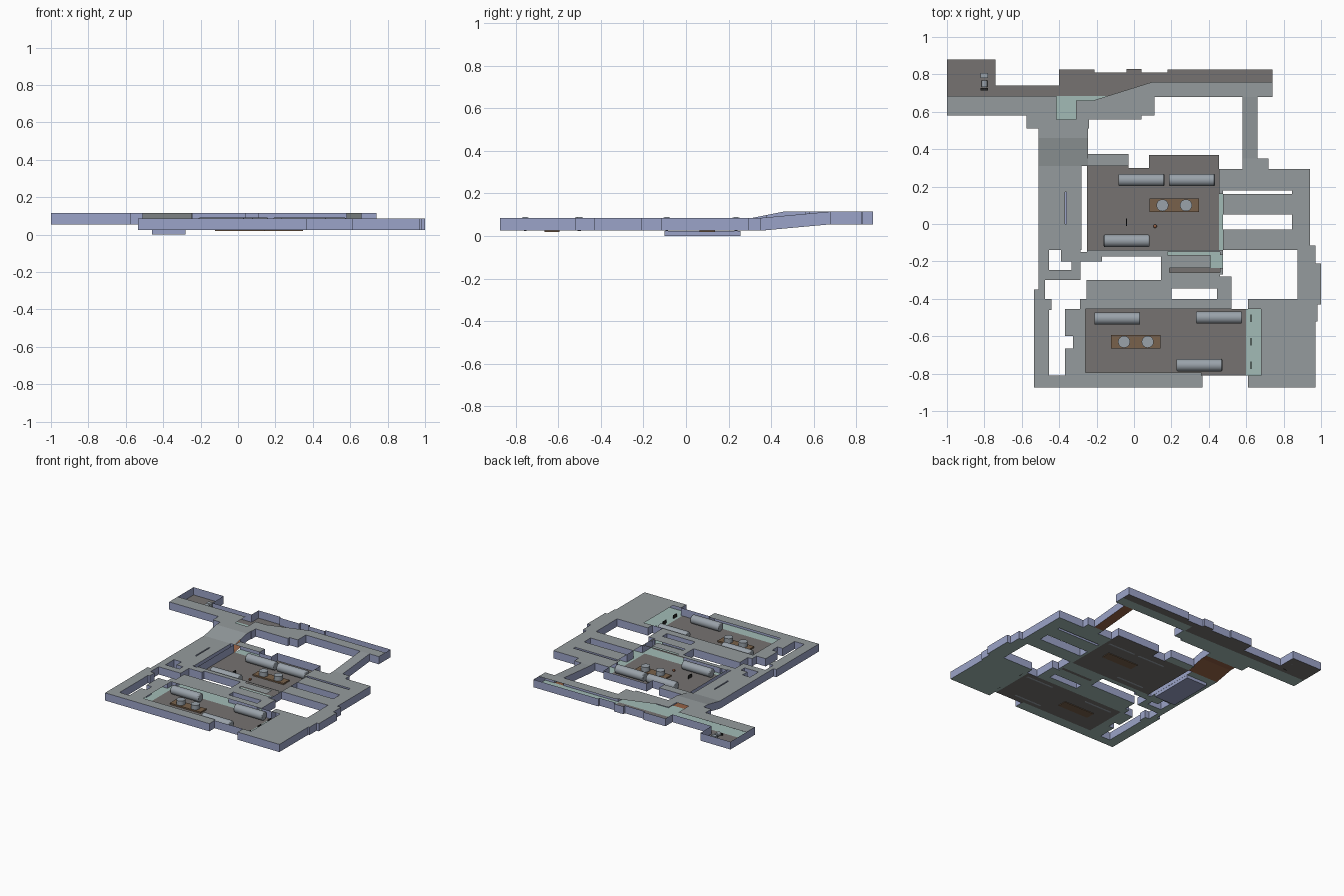
import bpy, bmesh, math

if "Cube" in bpy.data.objects:
    bpy.data.objects.remove(bpy.data.objects["Cube"])

def material(name, rgb):
    m = bpy.data.materials.new(name)
    m.diffuse_color = (*rgb, 1)
    m.use_nodes = True
    m.node_tree.nodes["Principled BSDF"].inputs["Base Color"].default_value = m.diffuse_color
    return m

ROOF = material("roof_grey", (.30, .33, .34))
WALL = material("wall_lavender", (.33, .37, .58))
FLOOR = material("room_floor_grey", (.18, .17, .165))
TEAL = material("corridor_floor_teal", (.36, .50, .47))
BROWN = material("brown", (.19, .12, .07))
RUST = material("ramp_rust", (.30, .12, .06))
STEEL = material("steel", (.32, .36, .40))
BLACK = material("black", (.02, .02, .02))

# Footprint sections as (x0, y0, x1, y1) rectangles
upper = [(-1, .58, -.74, .88), (-1, .58, -.24, .74), (-.24, .58, .11, .81), (-.24, .56, .04, .58),
         (-.575, .51, -.24, .58), (-.4, .74, -.24, .81), (-.4, .81, -.21, .825), (-.04, .81, .04, .83),
         (.11, .68, .74, .81), (.18, .81, .74, .825)]
ramps = [(-.51, .31, -.245, .51), (.58, .35, .66, .68)]
west = [(-.51, -.14, -.28, .31), (-.51, -.3, -.285, -.14), (-.51, -.35, -.475, -.3), (-.535, -.4, -.475, -.35),
        (-.535, -.46, -.44, -.4), (-.535, -.875, -.455, -.46), (-.285, -.2, -.17, -.15)]
centre = [(-.25, -.14, .455, .3), (-.25, .3, -.03, .375), (.08, .3, .455, .37), (-.25, -.175, .46, -.14),
          (.145, -.3, .46, -.175), (.46, -.45, .52, -.28), (-.255, -.4, .46, -.3), (-.29, -.455, .52, -.4)]
south = [(-.37, -.81, .61, -.455), (-.535, -.875, .365, -.81)]
east = [(.61, -.875, .97, -.4), (.97, -.52, .98, -.4), (.97, -.43, 1, -.21), (.875, -.4, .97, -.14),
        (.94, -.21, .97, -.115), (.455, .18, .94, .295), (.455, .05, .94, .16), (.455, -.14, .94, -.03),
        (.845, -.14, .94, .295), (.58, .295, .72, .35), (.455, -.27, .475, .2)]
solid = upper + ramps + west + centre + south + east
holes = [(-.37, 0, -.36, .17), (-.455, -.2, -.39, -.14), (-.455, -.245, -.335, -.2),
         (.2, -.4, .445, -.345), (-.37, -.665, -.325, -.6)]
# Roofless areas: rooms with dark floors, and strips of corridor floor
open_room = [(-1, .685, -.415, .88), (-.415, .685, .1, .84), (.1, .76, .74, .84), (-.25, -.14, .455, .31),
             (.08, .29, .455, .37), (-.26, -.795, .6, -.455), (.36, -.81, .6, -.795), (.19, -.26, .46, -.235)]
open_strip = [(-.415, .56, -.31, .685), (-.31, .66, .1, .685), (.6, -.81, .68, -.455),
              (.455, -.14, .475, .16), (.18, -.165, .46, -.15), (.41, -.235, .475, -.165)]

every = solid + holes + open_room + open_strip
xs = sorted({v for r in every for v in (r[0], r[2])})
ys = sorted({v for r in every for v in (r[1], r[3])} | {.46})

def within(rects, x, y):
    return any(a < x < c and b < y < d for a, b, c, d in rects)

def filled(x, y):
    return within(solid, x, y) and not within(holes, x, y)

def lift(cx, y):
    """Rise of the floor: level in the middle, ramped in the two side passages."""
    if cx < -.245:
        t = (y - .31) / .15
    elif cx > .5:
        t = (y - .35) / .33
    else:
        t = 1 if y > .5 else 0
    return .03 * min(1, max(0, t))

LOW, HIGH = .025, .085
parts = {n: bmesh.new() for n in ("room_floors", "corridor_floors", "ramp_floors", "walls", "corridor_roofs")}

def face(part, pts):
    bm = parts[part]
    bm.faces.new([bm.verts.new(p) for p in pts])

# Walk over the plan: floor, roof and outer walls of each cell
for i in range(len(xs) - 1):
    for j in range(len(ys) - 1):
        x0, x1, y0, y1 = xs[i], xs[i + 1], ys[j], ys[j + 1]
        cx, cy = (x0 + x1) / 2, (y0 + y1) / 2
        if not filled(cx, cy):
            continue
        corners = [(x0, y0), (x1, y0), (x1, y1), (x0, y1)]
        at = lambda p, z: (p[0], p[1], z + lift(cx, p[1]))
        room, strip = within(open_room, cx, cy), within(open_strip, cx, cy)
        kind = "room_floors" if room else "ramp_floors" if within(ramps, cx, cy) else "corridor_floors"
        face(kind, [at(p, LOW) for p in corners])
        if not room and not strip:
            face("corridor_roofs", [at(p, HIGH) for p in corners])
        around = [(cx, (ys[j - 1] + y0) / 2 if j else -9),
                  ((x1 + xs[i + 2]) / 2 if i + 2 < len(xs) else 9, cy),
                  (cx, (y1 + ys[j + 2]) / 2 if j + 2 < len(ys) else 9),
                  ((xs[i - 1] + x0) / 2 if i else -9, cy)]
        for k, n in enumerate(around):
            if not filled(*n):
                p, q = corners[k], corners[(k + 1) % 4]
                face("walls", [at(p, LOW), at(q, LOW), at(q, HIGH), at(p, HIGH)])

# Slanted roof edge of the upper hall
face("corridor_roofs", [(-.22, .66, .115), (.1, .66, .115), (.1, .76, .115)])
face("corridor_roofs", [(-.31, .645, .115), (-.22, .66, .115), (-.31, .66, .115)])

colours = {"room_floors": FLOOR, "corridor_floors": TEAL, "ramp_floors": RUST, "walls": WALL, "corridor_roofs": ROOF}
for name, bm in parts.items():
    bmesh.ops.remove_doubles(bm, verts=bm.verts, dist=.0005)
    me = bpy.data.meshes.new(name)
    bm.to_mesh(me)
    bm.free()
    me.materials.append(colours[name])
    bpy.context.collection.objects.link(bpy.data.objects.new(name, me))

def box(name, lo, hi, mat):
    bpy.ops.mesh.primitive_cube_add(size=1, location=[(a + b) / 2 for a, b in zip(lo, hi)])
    o = bpy.context.object
    o.name, o.scale = name, [b - a for a, b in zip(lo, hi)]
    o.data.materials.append(mat)
    return o

def cylinder(name, loc, r, depth, mat, rot=(0, 0, 0), bevel=0):
    bpy.ops.mesh.primitive_cylinder_add(vertices=24, radius=r, depth=depth, location=loc, rotation=rot)
    o = bpy.context.object
    o.name = name
    o.data.materials.append(mat)
    if bevel:
        b = o.modifiers.new("rounding", "BEVEL")
        b.width, b.segments = bevel, 2
    bpy.ops.object.shade_smooth_by_angle()

# Sunken trench below the west corridor
box("trench", (-.46, -.1, 0), (-.28, .255, .024), WALL)

# Horizontal tanks in the two rooms
for x, y in [(.04, .235), (.31, .235), (-.04, -.09), (-.09, -.505), (.455, -.5), (.35, -.755)]:
    cylinder("tank", (x, y, .057), .033, .245, STEEL, (0, math.pi / 2, 0), .006)

# Machine plinths with twin drums
for x, y in [(.215, .1), (.01, -.63)]:
    box("machine_plinth", (x - .133, y - .036, .02), (x + .133, y + .036, .036), BROWN)
    for s in (-1, 1):
        cylinder("machine_drum", (x + s * .063, y, .053), .032, .035, STEEL)

# Thin posts
for x, y in [(.625, -.505), (.625, -.63), (.625, -.755), (-.04, .01)]:
    box("post", (x - .003, y - .02, .025), (x + .003, y + .02, .05), BLACK)

# Red marker and console with seat in the upper room
bpy.ops.mesh.primitive_uv_sphere_add(segments=12, ring_count=8, radius=.01, location=(.113, -.012, .035))
bpy.context.object.name = "marker"
bpy.context.object.data.materials.append(RUST)
box("console", (-.82, .78, .055), (-.78, .808, .08), STEEL)
cylinder("console_roll", (-.8, .75, .071), .016, .035, STEEL, (math.pi / 2, 0, 0))
box("console_foot", (-.82, .715, .055), (-.78, .726, .07), BLACK)
